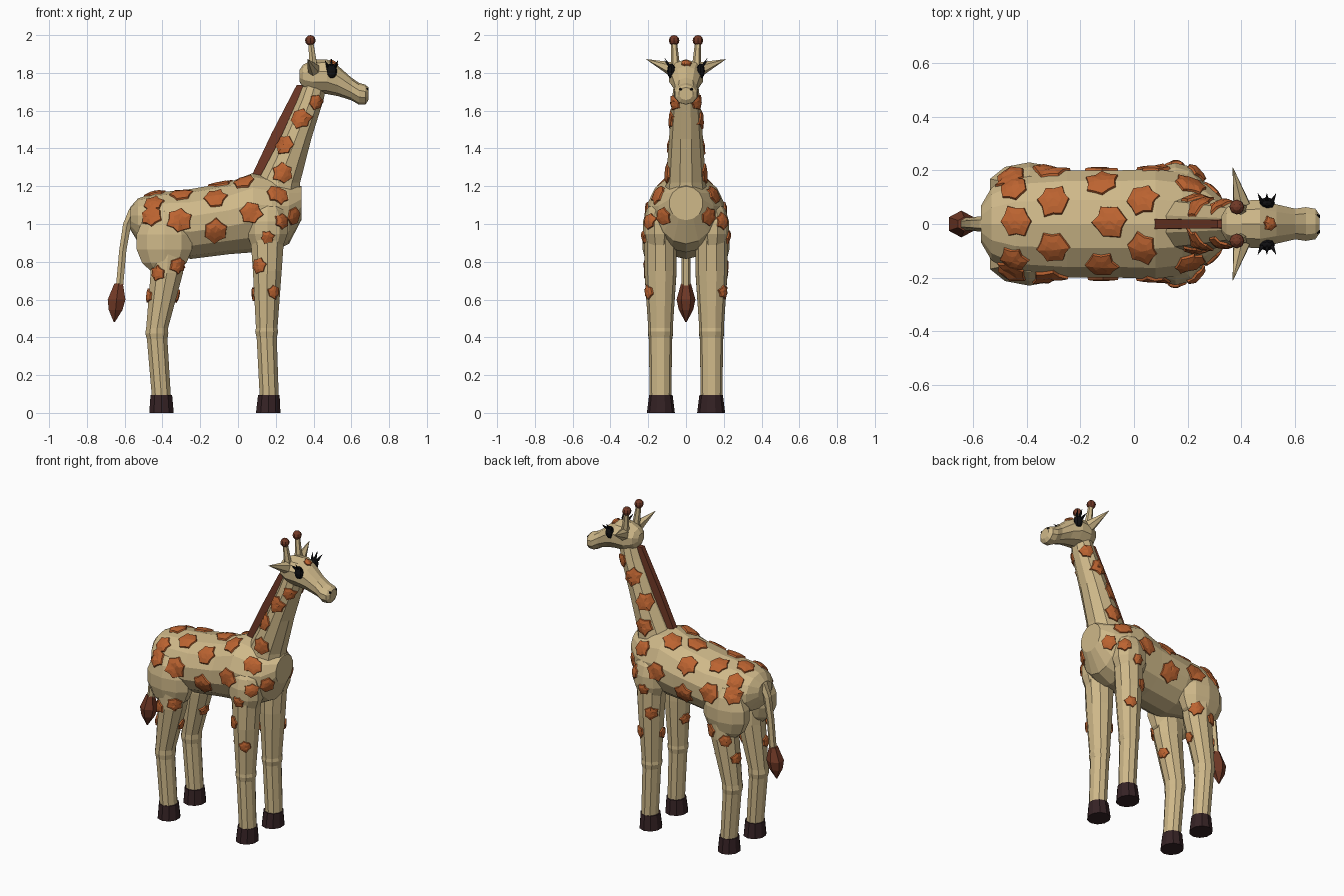
import bpy, bmesh, math, random
from mathutils import Vector as V, Matrix
from mathutils.bvhtree import BVHTree

random.seed(4)


def material(name, rgb):
    m = bpy.data.materials.new(name)
    m.diffuse_color = (*rgb, 1)
    return m


TAN = material("tan hide", (0.62, 0.48, 0.25))
RUST = material("rust patch", (0.50, 0.125, 0.03))
BROWN = material("dark brown hair", (0.17, 0.042, 0.02))
HOOF = material("hoof", (0.036, 0.016, 0.018))
BLACK = material("black", (0.005, 0.005, 0.006))
hide = []          # parts that carry patches


def finish(name, bm, mat, recalc=True):
    if recalc:
        bmesh.ops.recalc_face_normals(bm, faces=bm.faces[:])
    me = bpy.data.meshes.new(name)
    bm.to_mesh(me)
    bm.free()
    me.materials.append(mat)
    ob = bpy.data.objects.new(name, me)
    bpy.context.collection.objects.link(ob)
    return ob


def loft(name, rings, n, mat):
    """Skin a list of (centre, u, v) elliptical rings, with capped ends."""
    bm = bmesh.new()
    loops = []
    for c, u, v in rings:
        angles = [2 * math.pi * (i + 0.5) / n for i in range(n)]
        loops.append([bm.verts.new(V(c) + V(u) * math.cos(a) + V(v) * math.sin(a)) for a in angles])
    for a, b in zip(loops, loops[1:]):
        for i in range(n):
            j = (i + 1) % n
            bm.faces.new((a[i], a[j], b[j], b[i]))
    bm.faces.new(loops[0])
    bm.faces.new(loops[-1])
    return finish(name, bm, mat)


def along_x(name, rows, n, mat):       # rows: x, z, half width, half height
    return loft(name, [((x, 0, z), (0, w, 0), (0, 0, h)) for x, z, w, h in rows], n, mat)


def along_z(name, rows, n, mat, y=0):  # rows: z, x, x radius, y radius
    return loft(name, [((x, y, z), (rx, 0, 0), (0, ry, 0)) for z, x, rx, ry in rows], n, mat)


def ball(name, c, r, mat, seg=10, rings=7):
    bm = bmesh.new()
    bmesh.ops.create_uvsphere(bm, u_segments=seg, v_segments=rings, radius=1)
    bm.transform(Matrix.Translation(c) @ Matrix.Diagonal((*r, 1)))
    return finish(name, bm, mat)


def cone(name, a, b, r1, r2, mat, n=6, flat=1.0):
    a, b = V(a), V(b)
    d = (b - a).normalized()
    u = d.cross(V((0, 0, 1)))
    u = u.normalized() if u.length > 1e-3 else V((1, 0, 0))
    w = d.cross(u)
    return loft(name, [(a, u * r1, w * r1 * flat), (b, u * r2, w * r2 * flat)], n, mat)


# Body, neck and head
hide.append(along_x("body", [
    (-0.57, 1.03, 0.07, 0.06), (-0.53, 1.02, 0.14, 0.115), (-0.44, 1.01, 0.19, 0.155),
    (-0.25, 1.0, 0.205, 0.185), (-0.05, 1.03, 0.205, 0.19), (0.08, 1.06, 0.21, 0.21),
    (0.18, 1.05, 0.195, 0.20), (0.27, 1.06, 0.15, 0.165), (0.335, 1.11, 0.09, 0.09)], 14, TAN))
hide.append(along_z("neck", [
    (1.05, 0.17, 0.15, 0.13), (1.22, 0.215, 0.12, 0.105), (1.45, 0.305, 0.087, 0.09),
    (1.66, 0.385, 0.072, 0.074), (1.78, 0.42, 0.06, 0.06)], 10, TAN))
hide.append(along_x("head", [
    (0.325, 1.785, 0.03, 0.03), (0.345, 1.782, 0.065, 0.062), (0.40, 1.78, 0.092, 0.09),
    (0.47, 1.78, 0.094, 0.092), (0.53, 1.757, 0.077, 0.08), (0.60, 1.715, 0.06, 0.06),
    (0.64, 1.69, 0.066, 0.058), (0.675, 1.685, 0.06, 0.052), (0.69, 1.69, 0.038, 0.034)], 10, TAN))

# Mane: thin strip along the back of the neck
loft("mane", [((0.105, 0, 1.25), (0.05, 0, 0), (0, 0.026, 0)),
              ((0.21, 0, 1.48), (0.045, 0, 0), (0, 0.024, 0)),
              ((0.335, 0, 1.735), (0.035, 0, 0), (0, 0.022, 0))], 4, BROWN)

# Tail and tuft
along_z("tail", [(1.13, -0.50, 0.035, 0.03), (1.08, -0.55, 0.03, 0.03), (1.0, -0.587, 0.025, 0.027),
                 (0.86, -0.61, 0.022, 0.024), (0.66, -0.628, 0.022, 0.024)], 6, TAN)
along_z("tail_tuft", [(0.685, -0.632, 0.026, 0.026), (0.6, -0.643, 0.054, 0.05),
                      (0.545, -0.648, 0.042, 0.038), (0.48, -0.655, 0.003, 0.003)], 6, BROWN)

for side, s in (("right", -1), ("left", 1)):
    # Front leg with shoulder and hoof
    hide.append(ball(side + "_shoulder", (0.155, s * 0.14, 0.98), (0.115, 0.09, 0.15), TAN))
    hide.append(along_z(side + "_front_leg", [
        (0.95, 0.155, 0.095, 0.085), (0.75, 0.155, 0.08, 0.085), (0.45, 0.152, 0.06, 0.065),
        (0.43, 0.152, 0.064, 0.067), (0.40, 0.152, 0.056, 0.062), (0.09, 0.165, 0.053, 0.057)],
        10, TAN, s * 0.135))
    along_z(side + "_front_hoof", [(0.095, 0.163, 0.06, 0.062), (0, 0.16, 0.068, 0.074)], 10, HOOF, s * 0.133)
    # Hind leg with thigh and hoof
    hide.append(ball(side + "_thigh", (-0.39, s * 0.14, 0.905), (0.158, 0.092, 0.178), TAN))
    hide.append(along_z(side + "_hind_leg", [
        (0.85, -0.37, 0.10, 0.085), (0.74, -0.377, 0.09, 0.085), (0.45, -0.428, 0.061, 0.065),
        (0.42, -0.43, 0.064, 0.067), (0.39, -0.428, 0.057, 0.062), (0.09, -0.406, 0.053, 0.057)],
        10, TAN, s * 0.135))
    along_z(side + "_hind_hoof", [(0.095, -0.406, 0.06, 0.062), (0, -0.405, 0.068, 0.074)], 10, HOOF, s * 0.133)
    # Horn, ear, eye, lashes, nostril
    cone(side + "_horn", (0.40, s * 0.055, 1.83), (0.385, s * 0.063, 1.965), 0.024, 0.015, TAN)
    ball(side + "_horn_tip", (0.383, s * 0.063, 1.972), (0.028, 0.028, 0.028), BROWN, 8, 6)
    cone(side + "_ear", (0.40, s * 0.075, 1.82), (0.368, s * 0.21, 1.872), 0.034, 0.001, TAN, 6, 1.1)
    ball(side + "_eye", (0.495, s * 0.078, 1.81), (0.03, 0.022, 0.04), BLACK, 8, 6)
    for dx in (-0.028, 0, 0.028):
        cone(side + "_lash", (0.495 + dx * 0.7, s * 0.085, 1.835),
             (0.495 + dx * 1.2, s * 0.113, 1.878 - abs(dx) * 0.5), 0.01, 0.001, BLACK, 4)
    ball(side + "_nostril", (0.682, s * 0.028, 1.712), (0.012, 0.01, 0.009), BLACK, 6, 4)

# Surface that the patches are draped over
verts, faces = [], []
for ob in hide:
    k = len(verts)
    verts += [v.co.copy() for v in ob.data.vertices]
    faces += [[k + i for i in p.vertices] for p in ob.data.polygons]
surface = BVHTree.FromPolygons(verts, faces)
patches = bmesh.new()


def patch(origin, direction, r):
    """Raised, jagged six-cornered patch where the ray meets the hide."""
    hit, n, _, _ = surface.ray_cast(V(origin), V(direction))
    if hit is None:
        return
    if n.dot(V(direction)) > 0:
        n = -n
    u = n.orthogonal().normalized()
    w = n.cross(u)
    turn = random.uniform(0, 6.28)
    radii = [r * (random.uniform(0.95, 1.15) if i % 2 == 0 else random.uniform(0.78, 0.88)) for i in range(12)]

    def drape(x, y, lift):
        p = hit + u * x + w * y
        q, m, _, _ = surface.ray_cast(p + n * 0.06, -n, 0.14)
        if q is None:
            q, m, _, _ = surface.find_nearest(p)
        if m.dot(n) < 0:
            m = -m
        return patches.verts.new(q + (m + n).normalized() * lift)

    loops = []
    for scale, lift in ((1.0, -0.004), (0.94, 0.009), (0.5, 0.013)):
        loops.append([drape(scale * radii[i] * math.cos(turn + i * math.pi / 6),
                            scale * radii[i] * math.sin(turn + i * math.pi / 6), lift) for i in range(12)])
    mid = drape(0, 0, 0.014)
    for i in range(12):
        j = (i + 1) % 12
        for a, b in zip(loops, loops[1:]):
            patches.faces.new((a[i], a[j], b[j], b[i]))
        patches.faces.new((loops[-1][i], loops[-1][j], mid))


flank = [(-0.46, 1.04, 0.06), (-0.31, 1.02, 0.066), (-0.12, 0.96, 0.066), (0.07, 1.06, 0.062),
         (0.22, 1.15, 0.05), (0.235, 1.015, 0.045), (0.155, 0.93, 0.035), (0.24, 1.27, 0.055),
         (0.245, 1.42, 0.056), (0.33, 1.56, 0.056), (0.415, 1.645, 0.042),
         (0.11, 0.78, 0.042), (0.19, 0.64, 0.036), (-0.43, 0.74, 0.04), (-0.315, 0.78, 0.045)]
back = [(-0.45, 0.135, 0.055), (-0.30, 0.09, 0.062), (-0.12, 0.155, 0.062), (0.03, 0.095, 0.062),
        (0.20, 0.15, 0.05)]
for s in (-1, 1):
    for x, z, r in flank:
        patch((x, s, z), (0, -s, 0), r)
    for x, y, r in back:
        patch((x, s * y, 2.5), (0, 0, -1), r)
    patch((0.6, s * 0.12, 1.04), (-1, 0, 0), 0.05)       # chest
    patch((-1, s * 0.15, 0.62), (1, 0, 0), 0.038)        # back of hind leg
    patch((-0.15, s * 0.12, 0.63), (1, 0, 0), 0.036)     # back of front leg
    patch((-0.15, s * 0.12, 0.62), (-1, 0, 0), 0.036)    # front of hind leg
patch((-0.09, 0.01, 2.5), (0, 0, -1), 0.064)
patch((-0.44, 0.01, 2.5), (0, 0, -1), 0.06)
patch((0.505, 0, 2.5), (0, 0, -1), 0.026)                # forehead
finish("hide_patches", patches, RUST, False)
